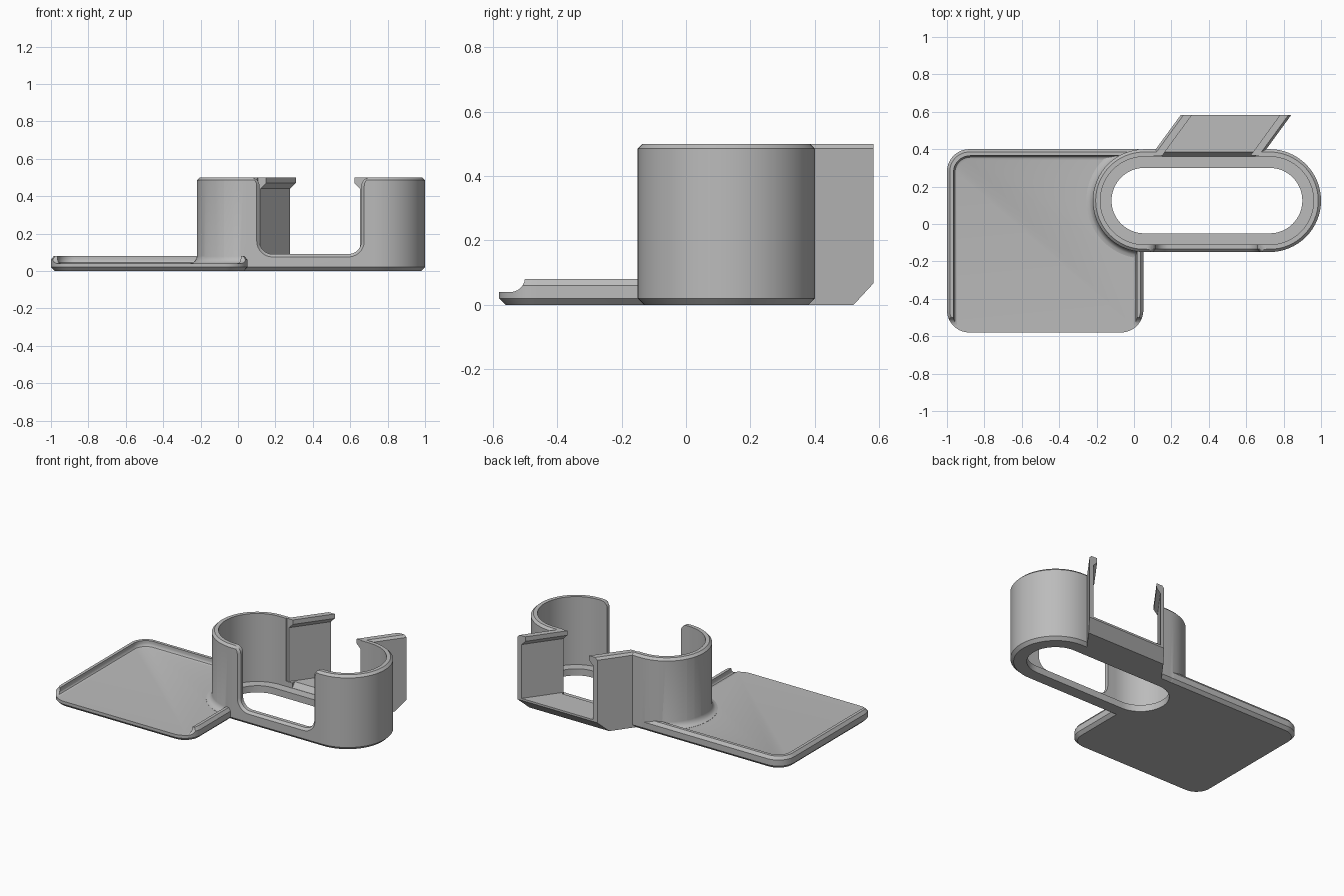
import bpy
import bmesh
from math import sin, cos, pi

cube = bpy.data.objects.get("Cube")
if cube:
    bpy.data.objects.remove(cube)

grey = bpy.data.materials.new("matte_grey")
grey.use_nodes = True
grey.diffuse_color = (0.5, 0.5, 0.5, 1)
grey.node_tree.nodes["Principled BSDF"].inputs["Base Color"].default_value = (0.5, 0.5, 0.5, 1)


def loft(name, loops):
    """Closed solid through matching loops of points."""
    bm = bmesh.new()
    rows = [[bm.verts.new(p) for p in loop] for loop in loops]
    n = len(rows[0])
    for a, b in zip(rows, rows[1:]):
        for i in range(n):
            j = (i + 1) % n
            bm.faces.new((a[i], a[j], b[j], b[i]))
    bm.faces.new(rows[0][::-1])
    bm.faces.new(rows[-1])
    bmesh.ops.remove_doubles(bm, verts=bm.verts[:], dist=1e-5)
    bmesh.ops.recalc_face_normals(bm, faces=bm.faces[:])
    mesh = bpy.data.meshes.new(name)
    bm.to_mesh(mesh)
    bm.free()
    mesh.materials.append(grey)
    obj = bpy.data.objects.new(name, mesh)
    bpy.context.collection.objects.link(obj)
    return obj


def arc(cx, cy, r, start, end, steps=16):
    angles = [start + (end - start) * i / steps for i in range(steps + 1)]
    return [(cx + r * cos(a), cy + r * sin(a)) for a in angles]


def rounded(rect, radii, inset):
    """Rounded rectangle; radii run back right, back left, front left, front right."""
    x0, x1, y0, y1 = rect
    corners = [(x1, y1, -1, -1), (x0, y1, 1, -1), (x0, y0, 1, 1), (x1, y0, -1, 1)]
    points = []
    for k, ((x, y, sx, sy), r) in enumerate(zip(corners, radii)):
        points += arc(x + sx * r, y + sy * r, r - inset, k * pi / 2, (k + 1) * pi / 2)
    return points


def stack(name, rect, radii, levels):
    """Rounded rectangle lofted upwards through (inset, height) levels."""
    return loft(name, [[(x, y, z) for x, y in rounded(rect, radii, d)] for d, z in levels])


def prism_x(name, profile, x0, x1):
    return loft(name, [[(x, y, z) for y, z in profile] for x in (x0, x1)])


def combine(target, tool, operation):
    mod = target.modifiers.new(operation.lower(), "BOOLEAN")
    mod.operation = operation
    mod.solver = "EXACT"
    mod.object = tool
    bpy.context.view_layer.objects.active = target
    bpy.ops.object.modifier_apply(modifier=mod.name)
    bpy.data.objects.remove(tool)


# Tray with a raised rim on three sides
tray = stack("tray", (-1, 0.05, -0.58, 0.4), (0.03, 0.12, 0.12, 0.12),
             [(0.02, 0), (0, 0.02), (0, 0.06), (0.015, 0.08)])
combine(tray, stack("tray_recess", (-0.965, 0.015, -0.9, 0.365), [0.09] * 4,
                    [(0.02, 0.04), (0.008, 0.044), (0.002, 0.053), (0, 0.065), (0, 0.2)]),
        "DIFFERENCE")
scoop = [(-0.7, 0.04)] + arc(-0.545, 0.085, 0.045, -pi / 2, 0) + [(-0.5, 0.2), (-0.7, 0.2)]
combine(tray, prism_x("rim_end_scoop", scoop, -1.2, 0.2), "DIFFERENCE")

# Oval holder
OVAL = (-0.22, 1, -0.15, 0.4)
OVAL_R = [0.275] * 4
holder = stack("holder", OVAL, OVAL_R, [(0.02, 0), (0, 0.02), (0, 0.485), (0.015, 0.5)])

# Curved foot where the holder meets the tray
foot = stack("foot", OVAL, OVAL_R, [(-0.035, 0.03), (-0.035, 0.041), (-0.02, 0.045),
                                    (-0.01, 0.053), (-0.003, 0.065), (0.002, 0.085)])
limit = [(-0.4, 0.01), (0.37, 0.01), (0.37, 0.2), (-0.4, 0.2)]
combine(foot, prism_x("foot_limit", limit, -0.5, 0.02), "INTERSECT")

# Slanted channel behind the holder
SHEAR = 0.73
LEFT, RIGHT, MEET = 0.109, 0.7, 0.39


def slanted(name, profile, y0, y1):
    return loft(name, [[(x + SHEAR * (y - MEET), y, z) for x, z in profile] for y in (y0, y1)])


wall = [(0, 0), (0, 0.485), (0.015, 0.5), (0.06, 0.5), (0.06, 0.47), (0.03, 0.44), (0.03, 0.08)]
profile = [(LEFT + x, z) for x, z in wall] + [(RIGHT - x, z) for x, z in reversed(wall)]
channel = slanted("channel", profile, 0.365, 0.582)
under = [(0.51, -0.011), (0.6, 0.0865), (0.7, 0.0865), (0.7, -0.011)]
combine(channel, prism_x("underside_chamfer", under, -0.5, 1.5), "DIFFERENCE")

# Join the solid masses, then hollow the holder
body = holder
body.name = "tray_and_holder"
for part in (tray, foot):
    combine(body, part, "UNION")
combine(body, stack("holder_cavity", OVAL, OVAL_R, [(0.04, 0.045), (0.04, 0.7)]), "DIFFERENCE")
combine(body, stack("floor_hole", OVAL, OVAL_R, [(0.1, -0.1), (0.1, 0.2)]), "DIFFERENCE")

# Back gap with a sloped sill, filled by the channel
gap = [(LEFT + 0.015, 0.08), (LEFT + 0.015, 0.7), (RIGHT - 0.015, 0.7), (RIGHT - 0.015, 0.08)]
combine(body, slanted("back_gap", gap, 0.3, 0.45), "DIFFERENCE")
combine(body, channel, "UNION")
sill = [(0.35, 0.046), (0.361, 0.046), (0.386, 0.081), (0.386, 0.09), (0.35, 0.09)]
combine(body, prism_x("sill_slope", sill, 0.15, 0.65), "DIFFERENCE")


# Front opening with rounded corners, flared top and chamfered outer edge
def opening(d):
    x0, x1, z0 = 0.115 - d, 0.66 + d, 0.09 - d
    r, f, top = 0.07 + d, 0.045, 0.5
    right = arc(x1 - r, z0 + r, r, -pi / 2, 0, 10)
    right += arc(x1 + f, top - f, f, pi, pi / 2, 8) + [(x1 + f, 0.7)]
    left = [(x0 + x1 - x, z) for x, z in reversed(right)]
    return right + left


combine(body, loft("front_opening", [[(x, y, z) for x, z in opening(d)] for d, y in
                                     ((0.015, -0.25), (0.015, -0.15), (0, -0.135), (0, 0.05))]),
        "DIFFERENCE")

# Smooth the curves, keep the edges sharp
bpy.ops.object.select_all(action="DESELECT")
body.select_set(True)
bpy.context.view_layer.objects.active = body
bpy.ops.object.shade_smooth_by_angle(angle=pi / 6)
